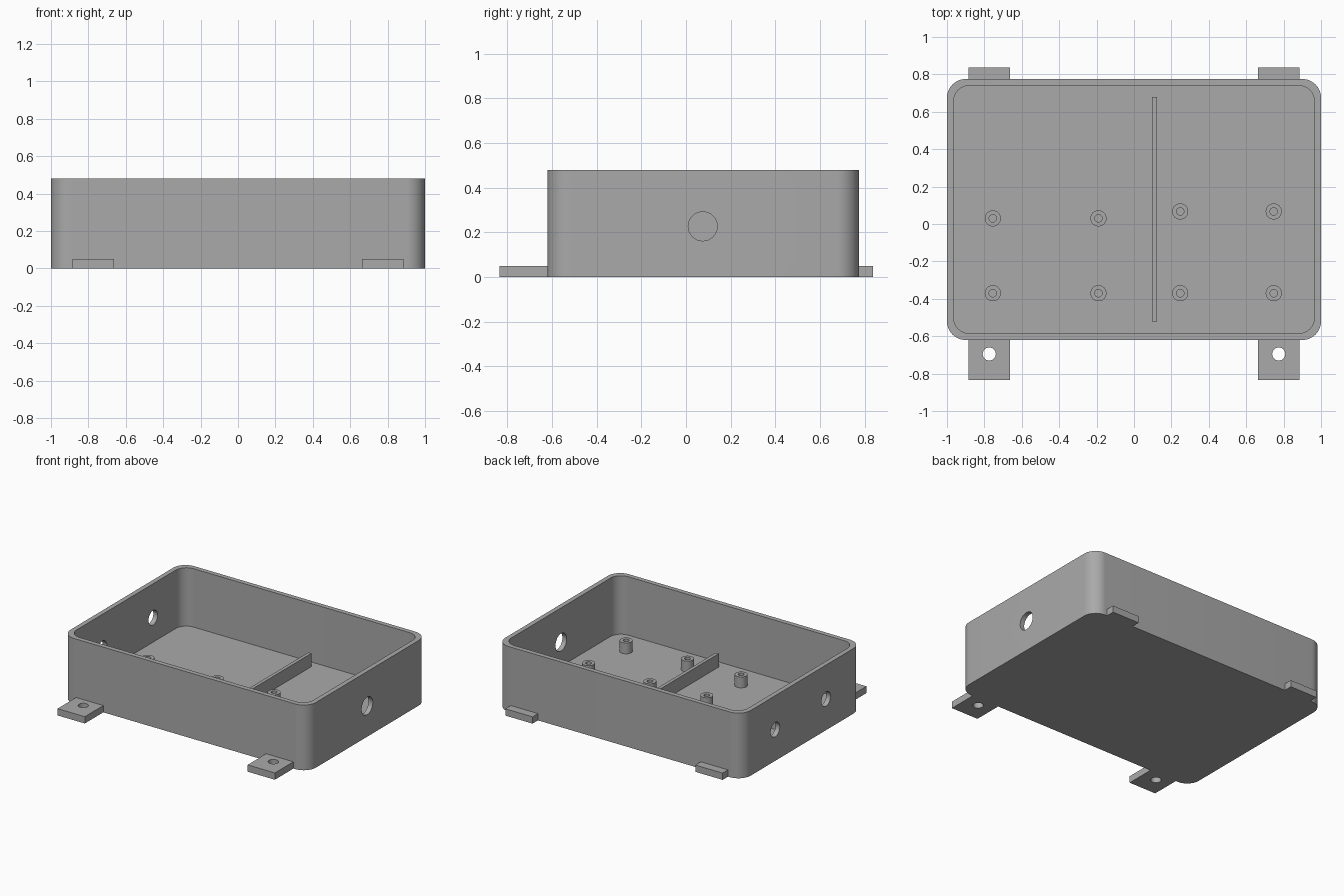
import bpy, bmesh, math
from mathutils import Matrix, Vector

if "Cube" in bpy.data.objects:
    bpy.data.objects.remove(bpy.data.objects["Cube"])

grey = bpy.data.materials.new("grey plastic")
grey.diffuse_color = (0.4, 0.4, 0.4, 1)
grey.use_nodes = True
grey.node_tree.nodes["Principled BSDF"].inputs["Base Color"].default_value = grey.diffuse_color

FLOOR = 0.05
TOP = 0.48


def finish(name, bm):
    bmesh.ops.recalc_face_normals(bm, faces=bm.faces)
    me = bpy.data.meshes.new(name)
    bm.to_mesh(me)
    bm.free()
    ob = bpy.data.objects.new(name, me)
    bpy.context.collection.objects.link(ob)
    me.materials.append(grey)
    return ob


def rounded_block(name, x0, x1, y0, y1, z0, z1, r=0.0, steps=12):
    """Upright prism with rounded vertical corners (square if r is 0)."""
    pts = []
    corners = ((x1 - r, y1 - r), (x0 + r, y1 - r), (x0 + r, y0 + r), (x1 - r, y0 + r))
    for i, (cx, cy) in enumerate(corners):
        for k in range(steps + 1 if r else 1):
            a = math.pi / 2 * (i + k / steps)
            pts.append((cx + r * math.cos(a), cy + r * math.sin(a), z0))
    bm = bmesh.new()
    base = bm.faces.new([bm.verts.new(p) for p in pts])
    ext = bmesh.ops.extrude_face_region(bm, geom=[base], use_keep_orig=True)
    top = [v for v in ext["geom"] if isinstance(v, bmesh.types.BMVert)]
    bmesh.ops.translate(bm, verts=top, vec=(0, 0, z1 - z0))
    return finish(name, bm)


def cylinder(name, centre, r, length, axis="Z", sides=32):
    rot = Matrix.Rotation(math.pi / 2, 4, "Y") if axis == "X" else Matrix()
    bm = bmesh.new()
    bmesh.ops.create_cone(bm, cap_ends=True, segments=sides, radius1=r, radius2=r,
                          depth=length, matrix=Matrix.Translation(Vector(centre)) @ rot)
    return finish(name, bm)


def cut(ob, cutter):
    bpy.context.view_layer.objects.active = ob
    m = ob.modifiers.new("cut", "BOOLEAN")
    m.operation, m.solver, m.object = "DIFFERENCE", "EXACT", cutter
    bpy.ops.object.modifier_apply(modifier=m.name)
    bpy.data.objects.remove(cutter)


# open tray with rounded corners
tray = rounded_block("tray", -1, 1, -0.62, 0.775, 0, TOP, 0.1)
cut(tray, rounded_block("cavity", -0.965, 0.965, -0.585, 0.74, FLOOR, TOP + 0.2, 0.085))

# cable holes: one in the right wall, two in the left wall
for x, y, z, r in ((1, 0.075, 0.227, 0.065), (-1, 0.39, 0.23, 0.053), (-1, -0.2, 0.23, 0.053)):
    cut(tray, cylinder("hole", (x, y, z), r, 0.3, "X"))

# low divider on the floor
rounded_block("divider", 0.097, 0.122, -0.52, 0.68, FLOOR, 0.148)

# hollow board standoffs
for x, y in ((-0.755, 0.03), (-0.19, 0.03), (-0.755, -0.37), (-0.19, -0.37),
             (0.247, 0.067), (0.747, 0.067), (0.247, -0.37), (0.747, -0.37)):
    post = cylinder("standoff", (x, y, (FLOOR + 0.13) / 2), 0.043, 0.13 - FLOOR)
    cut(post, cylinder("bore", (x, y, 0.1), 0.02, 0.3))

# mounting tabs: drilled at the front, short stubs at the back
for s in (-1, 1):
    x0, x1 = sorted((s * 0.663, s * 0.885))
    tab = rounded_block("front_tab", x0, x1, -0.835, -0.62, 0, 0.05)
    cut(tab, cylinder("screw_hole", (s * 0.774, -0.695, 0), 0.035, 0.3))
    rounded_block("back_tab", x0, x1, 0.775, 0.838, 0, 0.05)

# smooth the round walls, keep the edges sharp
bpy.ops.object.select_all(action="SELECT")
bpy.ops.object.shade_smooth_by_angle(angle=math.radians(30))
